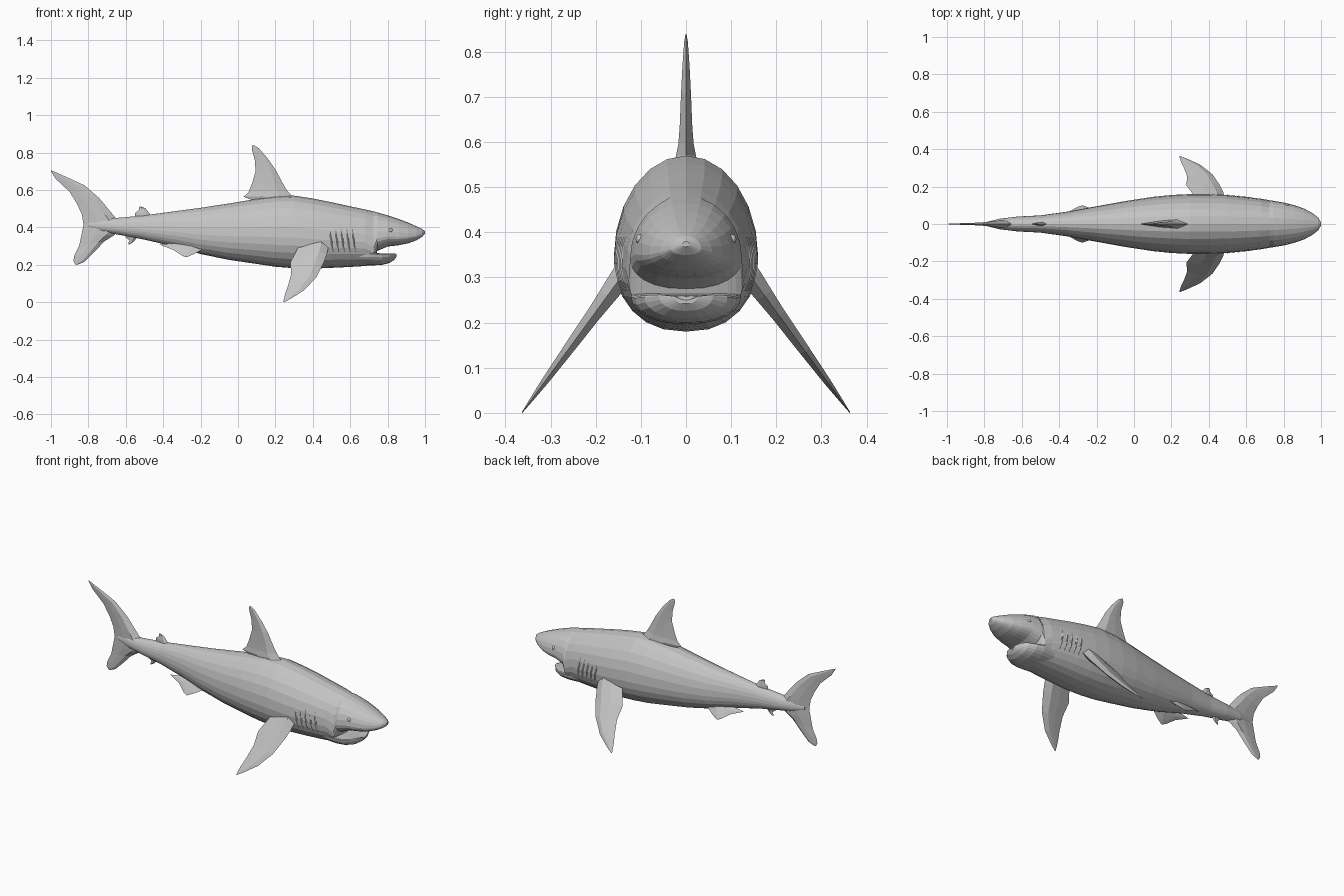
import bpy, bmesh, math
from mathutils import Vector

skin = bpy.data.materials.new("grey skin")
skin.diffuse_color = (0.55, 0.55, 0.55, 1)


def loft(name, rings, closed=True):
    """Skin a list of equal-length point rings into one flat-shaded object."""
    bm = bmesh.new()
    rows = [[bm.verts.new(p) for p in r] for r in rings]
    n = len(rows[0])
    for a, b in zip(rows, rows[1:]):
        for i in range(n if closed else n - 1):
            j = (i + 1) % n
            bm.faces.new((a[i], a[j], b[j], b[i]))
    if closed:
        bm.faces.new(rows[0])
        bm.faces.new(rows[-1])
    bmesh.ops.recalc_face_normals(bm, faces=bm.faces)
    me = bpy.data.meshes.new(name)
    bm.to_mesh(me)
    bm.free()
    me.materials.append(skin)
    ob = bpy.data.objects.new(name, me)
    bpy.context.collection.objects.link(ob)
    return ob


def section(x, top, bot, w, f, dish=0, n=24):
    """Egg-shaped cross-section, widest at fraction f of its height."""
    mid = bot + f * (top - bot)
    pts = []
    for i in range(n):
        a = 2 * math.pi * i / n
        c, s = math.cos(a), math.sin(a)
        y = w * math.copysign(abs(c) ** (1.0 if s > 0 else 0.85), c)
        z = mid + s * ((top - mid) if s > 0 else (mid - bot))
        if s > 0.3:
            z -= dish * (1 - c * c)
        pts.append((x, y, z))
    return pts


def fin(name, stations, a=0.0, b=0.0, side=1):
    """Fin from (lead x, z, trail x, z, half thickness), lying in the plane y = a + b*z."""
    nrm = Vector((0, 1, -b)).normalized()
    rings = []
    for lx, lz, tx, tz, t in stations:
        lead = Vector((lx, a + b * lz, lz))
        trail = Vector((tx, a + b * tz, tz))
        ring = []
        for u, k in ((0, 0), (0.25, 1), (0.6, 0.7), (1, 0), (0.6, -0.7), (0.25, -1)):
            p = lead.lerp(trail, u) + nrm * t * k
            ring.append((p.x, p.y * side, p.z))
        rings.append(ring)
    return loft(name, rings)


# Body and snout: x, top, bottom, half width
BODY = [(-.80, .43, .40, .008), (-.72, .447, .375, .028), (-.62, .453, .358, .04),
        (-.5, .465, .335, .046), (-.35, .485, .30, .067), (-.2, .505, .258, .095),
        (-.05, .528, .227, .122), (.1, .553, .205, .145), (.2, .567, .19, .155),
        (.3, .57, .182, .16), (.4, .555, .18, .16), (.5, .535, .184, .155),
        (.6, .513, .189, .145), (.68, .496, .194, .135), (.725, .486, .20, .127),
        (.745, .48, .275, .124), (.8, .465, .298, .115), (.86, .445, .305, .1),
        (.91, .426, .315, .082), (.955, .406, .332, .058), (.985, .392, .35, .034),
        (1.0, .38, .368, .008)]


def widest(x):
    return .42 if x < .7 else .32


loft("body", [section(*r, widest(r[0])) for r in BODY])

# Lower jaw with a hollowed top
JAW = [(.64, .275, .2, .115), (.72, .278, .197, .122), (.77, .272, .2, .113),
       (.81, .272, .21, .092), (.835, .27, .226, .06), (.847, .262, .242, .025)]
loft("lower_jaw", [section(*r, .75, .012) for r in JAW])

# Main dorsal fin
fin("dorsal_fin", [(.33, .54, .09, .54, .03), (.285, .572, .03, .564, .022),
                   (.262, .598, .056, .588, .017), (.24, .635, .073, .63, .014),
                   (.2, .71, .094, .70, .011), (.158, .77, .09, .76, .008),
                   (.11, .825, .074, .818, .004), (.085, .84, .076, .837, .001)])

# Tail fin, upper tip down to lower tip
fin("tail_fin", [(-1, .706, -1, .70, .001), (-.917, .67, -.975, .66, .004),
                 (-.82, .625, -.90, .59, .007), (-.74, .555, -.86, .525, .012),
                 (-.67, .47, -.835, .47, .02), (-.62, .41, -.826, .415, .025),
                 (-.66, .36, -.837, .36, .02), (-.715, .325, -.85, .30, .012),
                 (-.767, .27, -.875, .25, .008), (-.82, .217, -.88, .222, .005),
                 (-.86, .2, -.87, .203, .001)])

# Small rear fins above and below the tail stem
fin("second_dorsal_fin", [(-.455, .45, -.55, .45, .012), (-.477, .48, -.55, .478, .008),
                          (-.495, .503, -.53, .493, .004), (-.522, .513, -.53, .508, .001)])
fin("anal_fin", [(-.5, .36, -.58, .37, .012), (-.54, .345, -.605, .35, .008),
                 (-.56, .322, -.58, .332, .004), (-.583, .308, -.588, .312, .001)])

PECTORAL = [(.485, .33, .34, .33, .025), (.485, .30, .325, .30, .024),
            (.476, .26, .305, .26, .02), (.46, .215, .28, .215, .016),
            (.42, .135, .284, .15, .012), (.355, .065, .268, .09, .008),
            (.29, .024, .252, .045, .004), (.247, 0, .242, .004, .001)]
PELVIC = [(-.17, .30, -.36, .315, .012), (-.2, .277, -.42, .308, .008),
          (-.235, .258, -.345, .28, .006), (-.275, .241, -.3, .25, .001)]


def skin_y(x, z):
    """Half width of the body at a given x and height."""
    for p, q in zip(BODY, BODY[1:]):
        if p[0] <= x <= q[0]:
            t = (x - p[0]) / (q[0] - p[0])
            top, bot, w = (p[i] + t * (q[i] - p[i]) for i in (1, 2, 3))
            mid = bot + widest(x) * (top - bot)
            s = (z - mid) / ((top - mid) if z > mid else (mid - bot))
            return w * math.sqrt(max(0, 1 - s * s)) ** (1 if s > 0 else .85)
    return 0


for side, label in ((1, "left"), (-1, "right")):
    # Paired fins
    fin(label + "_pectoral_fin", PECTORAL, .3637, -.73, side)
    fin(label + "_pelvic_fin", PELVIC, .292, -.8, side)
    # Gill ridges
    for g in range(5):
        rings = []
        for k in range(6):
            z = .27 + .024 * k
            x = .5 + .03 * g - .15 * (z - .33)
            h = .003 * math.sin(math.pi * k / 5)
            rings.append([(x + d, side * (skin_y(x + d, z) + e), z)
                          for d, e in ((-.006, -.002), (0, h), (.006, -.002))])
        loft(f"{label}_gill_{g + 1}", rings, closed=False)
    # Eye
    bm = bmesh.new()
    bmesh.ops.create_uvsphere(bm, u_segments=12, v_segments=8, radius=.011)
    me = bpy.data.meshes.new(label + "_eye")
    bm.to_mesh(me)
    bm.free()
    me.materials.append(skin)
    eye = bpy.data.objects.new(label + "_eye", me)
    eye.location = (.815, side * (skin_y(.815, .385) - .005), .385)
    bpy.context.collection.objects.link(eye)
